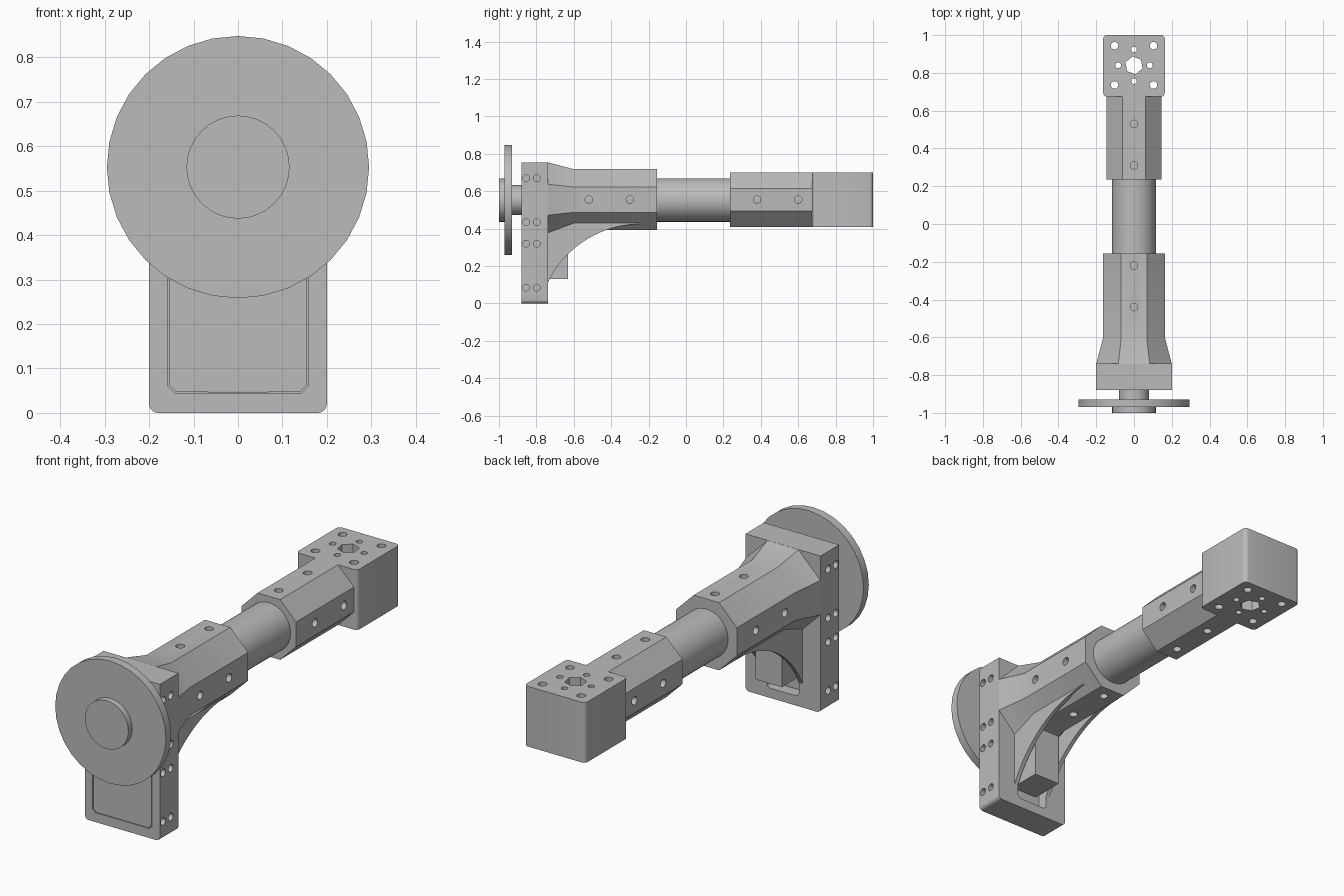
import bpy, bmesh, math
from mathutils import Vector

cube = bpy.data.objects.get("Cube")
if cube:
    bpy.data.objects.remove(cube, do_unlink=True)

grey = bpy.data.materials.new("machined grey")
grey.use_nodes = True
grey.diffuse_color = (0.5, 0.5, 0.5, 1)
grey.node_tree.nodes["Principled BSDF"].inputs["Base Color"].default_value = (0.5, 0.5, 0.5, 1)

AXIS_Z = 0.555     # height of the arm axis


def place(axis, u, v, w):
    """Profile point (u, v) at distance w along the axis."""
    return Vector({"x": (w, u, v), "y": (u, w, v), "z": (u, v, w)}[axis])


def loft(bm, axis, sections):
    """Skin a closed solid through (profile, distance) sections."""
    rings = [[bm.verts.new(place(axis, u, v, w)) for u, v in pts] for pts, w in sections]
    faces = [bm.faces.new(rings[0]), bm.faces.new(rings[-1])]
    for a, b in zip(rings, rings[1:]):
        n = len(a)
        faces += [bm.faces.new((a[i], a[(i + 1) % n], b[(i + 1) % n], b[i])) for i in range(n)]
    bmesh.ops.recalc_face_normals(bm, faces=faces)


def ngon(r, n, cu=0, cv=0, turn=0.0):
    return [(cu + r * math.cos(turn + math.tau * i / n),
             cv + r * math.sin(turn + math.tau * i / n)) for i in range(n)]


def octagon(apothem):
    return ngon(apothem / math.cos(math.pi / 8), 8, 0, AXIS_Z, math.pi / 8)


def rounded(u0, u1, v0, v1, r_low, r_high, steps=5):
    """Rectangle with its low-v and high-v corners rounded; zero keeps them sharp."""
    pts = []
    corners = ((u1, v1, -1, -1, r_high), (u0, v1, 1, -1, r_high),
               (u0, v0, 1, 1, r_low), (u1, v0, -1, 1, r_low))
    for k, (u, v, su, sv, r) in enumerate(corners):
        for i in range(steps + 1 if r else 1):
            a = math.pi / 2 * (k + i / steps)
            pts.append((u + su * r + r * math.cos(a), v + sv * r + r * math.sin(a)))
    return pts


def make(name, solids):
    """Build an object from a list of (axis, sections) solids."""
    bm = bmesh.new()
    for axis, sections in solids:
        loft(bm, axis, sections)
    me = bpy.data.meshes.new(name)
    bm.to_mesh(me)
    bm.free()
    me.materials.append(grey)
    ob = bpy.data.objects.new(name, me)
    bpy.context.collection.objects.link(ob)
    return ob


def prism(axis, pts, a, b):
    return axis, [(pts, a), (pts, b)]


def activate(ob):
    bpy.ops.object.select_all(action='DESELECT')
    ob.select_set(True)
    bpy.context.view_layer.objects.active = ob


def cut(ob, solids):
    cutter = make(ob.name + " cutter", solids)
    cutter.hide_render = True
    mod = ob.modifiers.new("holes", 'BOOLEAN')
    mod.operation = 'DIFFERENCE'
    mod.solver = 'EXACT'
    mod.object = cutter
    activate(ob)
    bpy.ops.object.modifier_apply(modifier=mod.name)
    bpy.data.objects.remove(cutter, do_unlink=True)


def drill(axis, u, v, r, a=-0.5, b=1.5, n=16):
    return prism(axis, ngon(r, n, u, v), a, b)


def clamp_holes(top_ys, side_ys):
    return ([drill("z", 0, y, 0.02) for y in top_ys]
            + [drill("x", y, AXIS_Z, 0.02) for y in side_ys])


parts = []

# Wheel, its hub and axle
for name, r, a, b, n in (("wheel_disc", 0.295, -0.97, -0.93, 32),
                         ("wheel_hub", 0.116, -1.0, -0.97, 32),
                         ("wheel_axle", 0.08, -0.93, -0.87, 32)):
    parts.append(make(name, [prism("y", ngon(r, n, 0, 0.553), a, b)]))

# Upright mounting plate with front pocket, rear window and side screw holes
plate = make("mounting_plate", [prism("y", rounded(-0.2, 0.2, 0, 0.755, 0.02, 0), -0.88, -0.738)])
pocket = [(-0.158, 0.7), (-0.158, 0.06), (-0.143, 0.045),
          (0.143, 0.045), (0.158, 0.06), (0.158, 0.7)]
cut(plate, [prism("y", pocket, -0.9, -0.79)])
cut(plate, [prism("y", rounded(-0.085, 0.085, 0.047, 0.34, 0.02, 0), -0.83, -0.7)])
cut(plate, [drill("x", y, z, 0.018, s * 0.165, s * 0.25)
            for s in (-1, 1) for y in (-0.855, -0.798) for z in (0.085, 0.32, 0.435, 0.67)])
parts.append(plate)

# Gear cover sitting in the pocket with a hairline gap
cover = [(u * 0.978, 0.372 + (v - 0.372) * 0.99) for u, v in pocket]
parts.append(make("gear_cover", [prism("y", cover, -0.88, -0.795)]))

# Motor block behind the plate
motor = [(-0.07, 0.13), (0.07, 0.13), (0.07, 0.46), (-0.07, 0.46)]
parts.append(make("motor_block", [prism("y", motor, -0.8, -0.63)]))

# Front octagonal clamp flaring into the plate
front = make("front_clamp", [("y", [(octagon(0.2), -0.74), (octagon(0.163), -0.6),
                                    (octagon(0.163), -0.155)])])
cut(front, clamp_holes((-0.44, -0.22), (-0.52, -0.3)))
parts.append(front)

# Pair of arched gusset fins under the clamp
R, Y_END, Z_TOP = 0.554, -0.24, 0.425
arch = [(-0.74, 0.45)]
for i in range(17):
    y = -0.74 + (Y_END + 0.74) * i / 16
    arch.append((y, Z_TOP - R + math.sqrt(R * R - (Y_END - y) ** 2)))
arch.append((Y_END, 0.45))
for side, s in (("left", 1), ("right", -1)):
    parts.append(make(side + "_gusset", [prism("x", arch, s * 0.085, s * 0.105)]))

# Round tube joining both clamps
parts.append(make("arm_tube", [prism("y", ngon(0.116, 48, 0, 0.553), -0.6, 0.66)]))

# Rear octagonal clamp
rear = make("rear_clamp", [prism("y", octagon(0.145), 0.235, 0.69)])
cut(rear, clamp_holes((0.31, 0.53), (0.38, 0.6)))
parts.append(rear)

# End block with a bolt pattern around a hexagonal socket
block = make("end_block", [prism("z", rounded(-0.163, 0.163, 0.675, 1, 0.02, 0.02), 0.41, 0.7)])
C = 0.84
holes = [drill("z", sx * 0.103, C + sy * 0.104, 0.02) for sx in (-1, 1) for sy in (-1, 1)]
holes += [drill("z", u, v, 0.015) for u, v in ngon(0.084, 4, 0, C)]
holes.append(prism("z", ngon(0.048, 6, 0, C, math.radians(100)), 0, 1))
cut(block, holes)
parts.append(block)

for ob in parts:
    activate(ob)
    bpy.ops.object.shade_smooth_by_angle(angle=math.radians(25))
